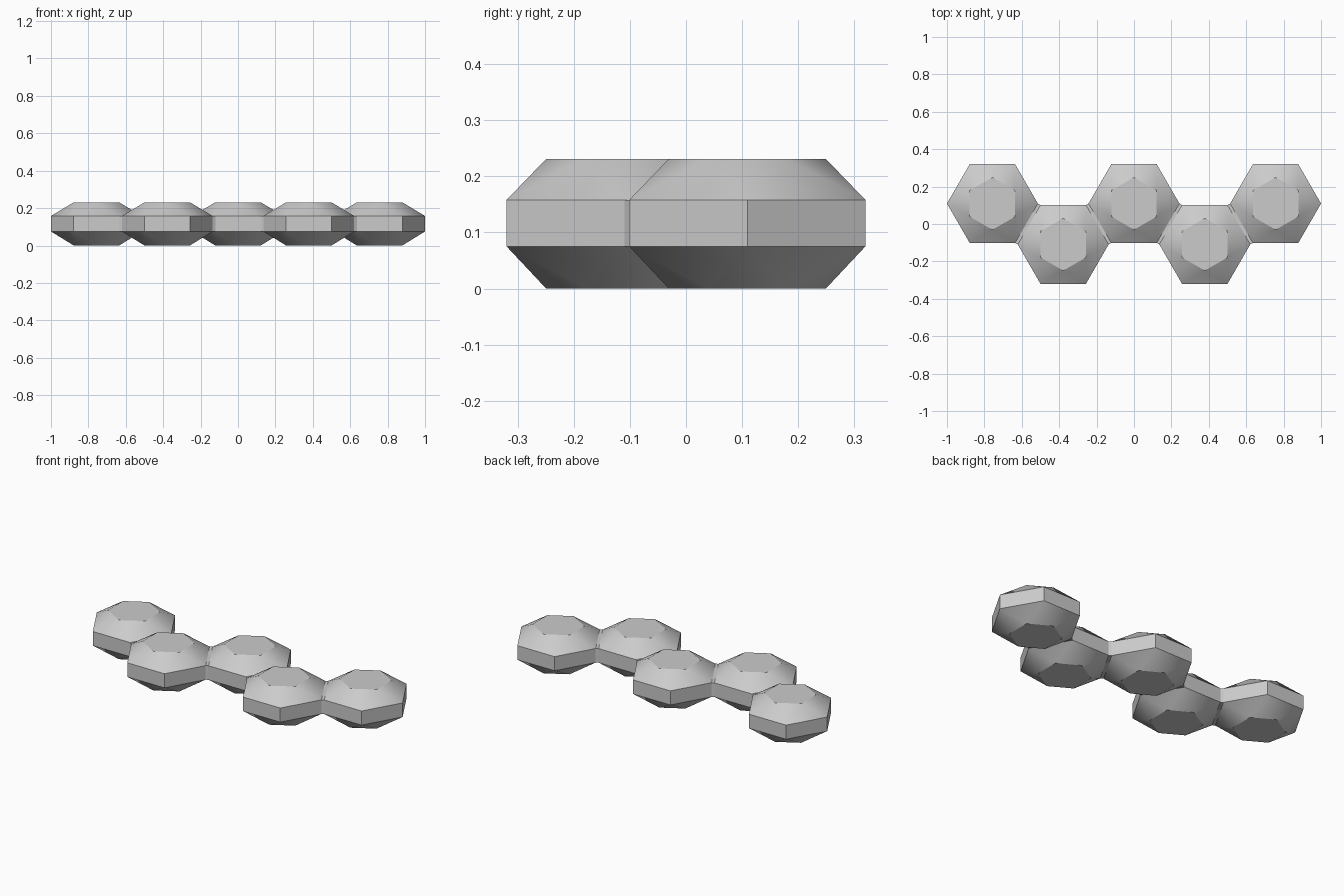
import bpy, bmesh
from math import cos, sin, pi, radians
from mathutils import Matrix, Vector

cube = bpy.data.objects.get("Cube")
if cube:
    bpy.data.objects.remove(cube, do_unlink=True)

RADIUS = 0.243                     # belt corner radius
APOTHEM = RADIUS * cos(pi / 6)
CAP = 0.14                         # cap corner radius
BELT_LOW, BELT_HIGH, TOP = 0.075, 0.158, 0.231
STEP, OFFSET = 0.3785, 0.1093      # zigzag spacing of the cells

grey = bpy.data.materials.new("grey")
grey.use_nodes = True
colour = (0.6, 0.6, 0.6, 1)
grey.diffuse_color = colour
grey.node_tree.nodes["Principled BSDF"].inputs["Base Color"].default_value = colour


def finish(bm, name):
    bmesh.ops.recalc_face_normals(bm, faces=bm.faces)
    mesh = bpy.data.meshes.new(name)
    bm.to_mesh(mesh)
    bm.free()
    mesh.materials.append(grey)
    obj = bpy.data.objects.new(name, mesh)
    bpy.context.collection.objects.link(obj)
    return obj


def ring(bm, centre, radius, z, turn):
    return [bm.verts.new((centre.x + radius * cos(i * pi / 3 + turn),
                          centre.y + radius * sin(i * pi / 3 + turn), z))
            for i in range(6)]


def cell(name, centre):
    bm = bmesh.new()
    low = ring(bm, centre, RADIUS, BELT_LOW, 0)
    high = ring(bm, centre, RADIUS, BELT_HIGH, 0)
    for i in range(6):
        j = (i + 1) % 6
        bm.faces.new((low[i], low[j], high[j], high[i]))
    # caps are turned by half a side, joined by alternating triangles
    for belt, z in ((low, 0), (high, TOP)):
        cap = ring(bm, centre, CAP, z, pi / 6)
        bm.faces.new(cap)
        for i in range(6):
            j = (i + 1) % 6
            bm.faces.new((belt[i], belt[j], cap[i]))
            bm.faces.new((belt[j], cap[j], cap[i]))
    return finish(bm, name)


def bridge(name, a, b):
    gap = (b - a).length - 2 * APOTHEM
    bm = bmesh.new()
    bmesh.ops.create_cube(bm, size=1)
    middle = (a + b) / 2
    middle.z = (BELT_LOW + BELT_HIGH) / 2
    size = Matrix.Diagonal((gap, RADIUS, BELT_HIGH - BELT_LOW, 1))
    turn = (b - a).to_track_quat("X", "Z").to_matrix().to_4x4()
    bm.transform(Matrix.Translation(middle) @ turn @ size)
    return finish(bm, name)


# Row of faceted hexagonal cells in a zigzag
centres = [Vector((i * STEP, OFFSET if i % 2 == 0 else -OFFSET, 0))
           for i in range(-2, 3)]
parts = [cell(f"cell_{i + 1}", c) for i, c in enumerate(centres)]

# Thin bridges between neighbouring belts
parts += [bridge(f"bridge_{i + 1}", a, b)
          for i, (a, b) in enumerate(zip(centres, centres[1:]))]

# Soften the slopes, keep belt and cap edges crisp
bpy.ops.object.select_all(action="DESELECT")
for obj in parts:
    obj.select_set(True)
bpy.context.view_layer.objects.active = parts[0]
bpy.ops.object.shade_smooth_by_angle(angle=radians(27))
